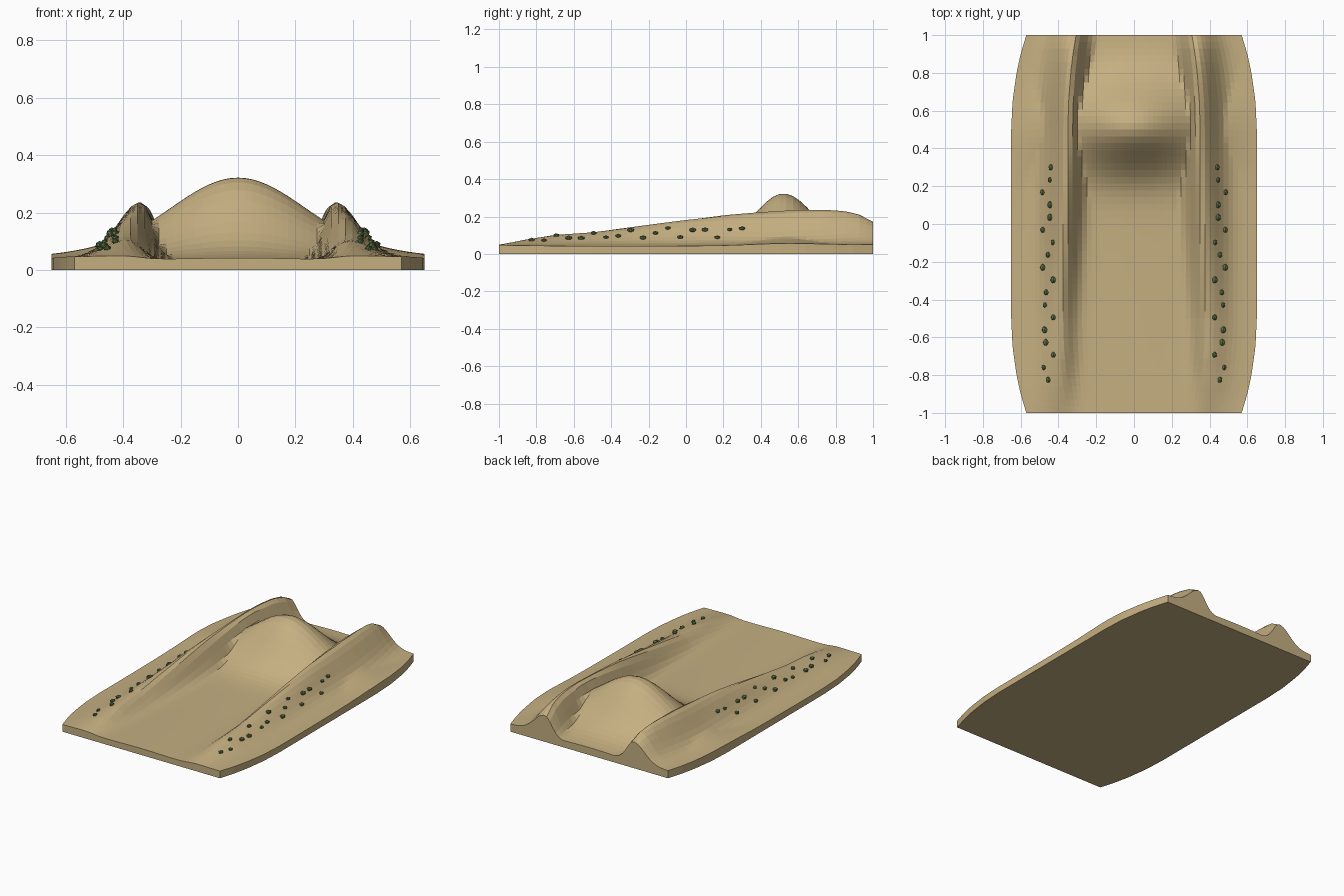
import bpy, bmesh, math
from mathutils import Matrix

if "Cube" in bpy.data.objects:
    bpy.data.objects.remove(bpy.data.objects["Cube"])


def material(name, color):
    m = bpy.data.materials.new(name)
    m.diffuse_color = (*color, 1)
    m.use_nodes = True
    m.node_tree.nodes["Principled BSDF"].inputs["Base Color"].default_value = m.diffuse_color
    return m


def interp(pts, v):
    for (a, fa), (b, fb) in zip(pts, pts[1:]):
        if v <= b:
            return fa + (fb - fa) * (v - a) / (b - a)
    return pts[-1][1]


def bell(d, s):
    return math.exp(-0.5 * (d / s) ** 2)


sand = material("sand", (0.56, 0.43, 0.22))
scrub = material("scrub", (0.10, 0.16, 0.06))

# Profiles along the valley: slab half width, ridge position, ridge height
WIDTH = [(0, .65), (.5, .65), (.65, .643), (.8, .622), (.9, .60), (1, .57)]
CREST_X = [(-1, .39), (-.5, .385), (0, .362), (.4, .345), (.7, .338), (1, .32)]
CREST_Z = [(-1, .052), (-.85, .083), (-.7, .108), (-.5, .124), (-.25, .157), (0, .19),
           (.2, .212), (.4, .227), (.6, .238), (.75, .237), (.85, .23), (.93, .212), (1, .175)]


def height(x, y):
    ax = abs(x)
    base = .043 + .004 * math.sin(2.6 * y - .6) - .004 * bell(x, .2) + .003 * math.cos(11 * x)
    d = ax - interp(CREST_X, y)
    ridge = (interp(CREST_Z, y) - .045) * bell(d, .048 if d < 0 else .078)
    mound = .278 * bell(x, .245) * bell(y - .52, .155 if y < .52 else .16)
    return base + max(ridge, mound)


# Terrain slab: height field with skirt and flat underside
COLS, ROWS = 52, 56
bm = bmesh.new()
grid = []
for j in range(ROWS + 1):
    y = -1 + 2 * j / ROWS
    w = interp(WIDTH, abs(y))
    row = []
    for i in range(COLS + 1):
        x = w * (-1 + 2 * i / COLS)
        row.append(bm.verts.new((x, y, height(x, y))))
    grid.append(row)
for j in range(ROWS):
    for i in range(COLS):
        bm.faces.new((grid[j][i], grid[j][i + 1], grid[j + 1][i + 1], grid[j + 1][i]))
rim = (grid[0][:-1] + [r[-1] for r in grid[:-1]] + grid[-1][:0:-1] + [r[0] for r in grid[:0:-1]])
low = [bm.verts.new((v.co.x, v.co.y, 0)) for v in rim]
n = len(rim)
for k in range(n):
    bm.faces.new((rim[k], low[k], low[(k + 1) % n], rim[(k + 1) % n]))
bm.faces.new(low[::-1])
bmesh.ops.recalc_face_normals(bm, faces=bm.faces)
me = bpy.data.meshes.new("terrain")
bm.to_mesh(me)
bm.free()
me.materials.append(sand)
bpy.context.collection.objects.link(bpy.data.objects.new("terrain", me))

# Scrub bushes: two staggered rows on the outer slopes
OFFSETS = [.44, .445, .485, .445, .445, .483, .43, .455, .483, .428,
           .465, .472, .427, .473, .467, .427, .478, .455]
for side, name in ((-1, "left_bushes"), (1, "right_bushes")):
    bm = bmesh.new()
    for k, x in enumerate(OFFSETS):
        x, y = side * x, .30 - .0662 * k
        s = 1 + .15 * math.sin(5 * k)
        mat = Matrix.Translation((x, y, height(x, y) + .004)) @ Matrix.Diagonal((.014 * s, .018 * s, .012 * s, 1))
        bmesh.ops.create_icosphere(bm, subdivisions=1, radius=1, matrix=mat)
    me = bpy.data.meshes.new(name)
    bm.to_mesh(me)
    bm.free()
    me.materials.append(scrub)
    bpy.context.collection.objects.link(bpy.data.objects.new(name, me))
